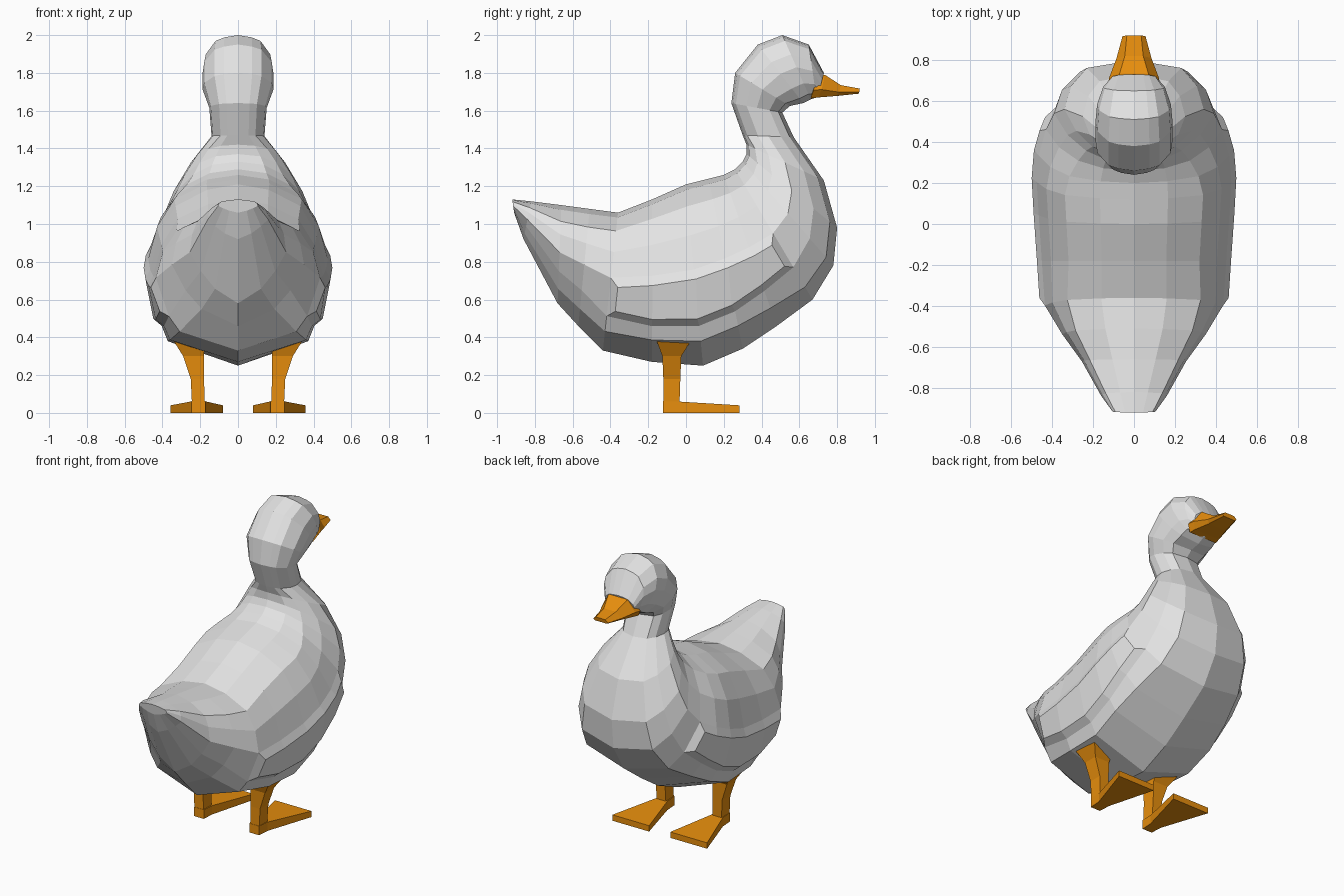
import bpy, bmesh

if "Cube" in bpy.data.objects:
    bpy.data.objects.remove(bpy.data.objects["Cube"])


def material(name, rgb):
    m = bpy.data.materials.new(name)
    m.diffuse_color = (*rgb, 1)
    m.use_nodes = True
    m.node_tree.nodes["Principled BSDF"].inputs["Base Color"].default_value = m.diffuse_color
    return m


WHITE = material("white_feathers", (0.77, 0.77, 0.77))
ORANGE = material("orange_skin", (0.8, 0.27, 0.004))


def loft(name, rings, mat, panel=None):
    """Skin closed rings, cap both ends, optionally raise a panel of faces."""
    bm = bmesh.new()
    loops = [[bm.verts.new(p) for p in r] for r in rings]
    n = len(loops[0])
    raised = []
    for i in range(len(loops) - 1):
        for j in range(n):
            k = (j + 1) % n
            f = bm.faces.new((loops[i][j], loops[i][k], loops[i + 1][k], loops[i + 1][j]))
            if panel and panel(i, j):
                raised.append(f)
    bm.faces.new(loops[0])
    bm.faces.new(loops[-1])
    bmesh.ops.recalc_face_normals(bm, faces=bm.faces[:])
    if raised:
        bmesh.ops.inset_region(bm, faces=raised, thickness=0.045, depth=0.035,
                               use_even_offset=True)
    me = bpy.data.meshes.new(name)
    bm.to_mesh(me)
    bm.free()
    me.materials.append(mat)
    ob = bpy.data.objects.new(name, me)
    bpy.context.collection.objects.link(ob)
    return ob


# Half cross-sections: (fraction from back to belly, fraction of half width)
SECTIONS = [
    [(0, 0), (.05, .42), (.17, .86), (.30, .96), (.48, 1), (.66, .76), (.85, .44), (1, 0)],   # tail
    [(0, 0), (.03, .35), (.12, .71), (.28, .90), (.47, 1), (.78, .87), (.865, .80), (1, 0)],  # body
    [(0, 0), (.03, .35), (.12, .60), (.28, .83), (.50, 1), (.74, .90), (.92, .68), (1, 0)],   # chest
    [(0, 0), (.035, .4), (.09, .66), (.30, .95), (.50, 1), (.75, .88), (.92, .65), (1, 0)],   # head
]

# Rings from tail to face: back y, z, belly y, z, half width, section blend
BODY = [
    (-.92, 1.13, -.91, 1.06, .105, 0),
    (-.82, 1.12, -.86, .92, .16, 0),
    (-.66, 1.10, -.68, .58, .255, .1),
    (-.51, 1.08, -.57, .46, .35, .3),
    (-.36, 1.06, -.44, .33, .435, .75),
    (-.18, 1.13, -.18, .27, .45, 1),
    (.00, 1.21, .09, .25, .465, 1),
    (.12, 1.24, .30, .34, .475, 1),
    (.20, 1.26, .48, .46, .465, 1.3),
    (.26, 1.29, .67, .60, .43, 1.7),
    (.30, 1.33, .78, .78, .39, 2),
    (.32, 1.37, .80, .98, .34, 2),
    (.32, 1.42, .73, 1.23, .25, 2.3),
    (.30, 1.47, .57, 1.46, .14, 3),
    (.24, 1.64, .51, 1.59, .152, 3),
    (.26, 1.80, .55, 1.625, .188, 3),
    (.38, 1.95, .62, 1.64, .188, 3),
    (.51, 2.00, .66, 1.66, .18, 3),
    (.65, 1.95, .69, 1.67, .15, 3),
    (.73, 1.80, .70, 1.68, .11, 3),
]


def body_ring(ty, tz, by, bz, w, s):
    a = min(int(s), 2)
    u = s - a
    half = []
    for (t0, f0), (t1, f1) in zip(SECTIONS[a], SECTIONS[a + 1]):
        t, f = t0 + (t1 - t0) * u, f0 + (f1 - f0) * u
        half.append((w * f, ty + (by - ty) * t, tz + (bz - tz) * t))
    return half + [(-x, y, z) for x, y, z in half[-2:0:-1]]


# Body, neck and head in one skin, with a raised wing panel on each flank
loft("body", [body_ring(*r) for r in BODY], WHITE,
     panel=lambda i, j: 4 <= i <= 8 and j in (4, 9))


# Beak: y and z of the ridge, y and z of the underside, ridge and lower half widths
def beak_ring(yt, zt, yb, zb, wt, wb):
    zm, ym = zb + (zt - zb) * .35, (yt + yb) / 2
    return [(-wt, yt, zt), (wt, yt, zt), (wb, ym, zm),
            (wb * .8, yb, zb), (-wb * .8, yb, zb), (-wb, ym, zm)]


loft("beak", [beak_ring(*r) for r in (
    (.69, 1.79, .66, 1.665, .07, .13),
    (.735, 1.79, .70, 1.67, .07, .12),
    (.82, 1.735, .80, 1.678, .045, .085),
    (.92, 1.717, .915, 1.69, .035, .056))], ORANGE)


# Legs and wedge-shaped feet, mirrored by side
def box_ring(s, x0, x1, y0, y1, z):
    return [(s * x0, y0, z), (s * x1, y0, z), (s * x1, y1, z), (s * x0, y1, z)]


def foot_ring(s, x0, x1, y, h):
    return [(s * x0, y, 0), (s * x1, y, 0), (s * x1, y, h), (s * x0, y, h)]


for side, s in (("left", -1), ("right", 1)):
    loft(side + "_leg", [box_ring(s, *r) for r in (
        (.17, .365, -.17, .035, .42),
        (.175, .34, -.155, .025, .38),
        (.18, .29, -.125, -.025, .30),
        (.18, .25, -.12, -.03, .18),
        (.175, .243, -.12, -.035, .03))], ORANGE)
    loft(side + "_foot", [foot_ring(s, *r) for r in (
        (.172, .245, -.122, .062),
        (.168, .25, -.04, .06),
        (.08, .357, .283, .04))], ORANGE)
